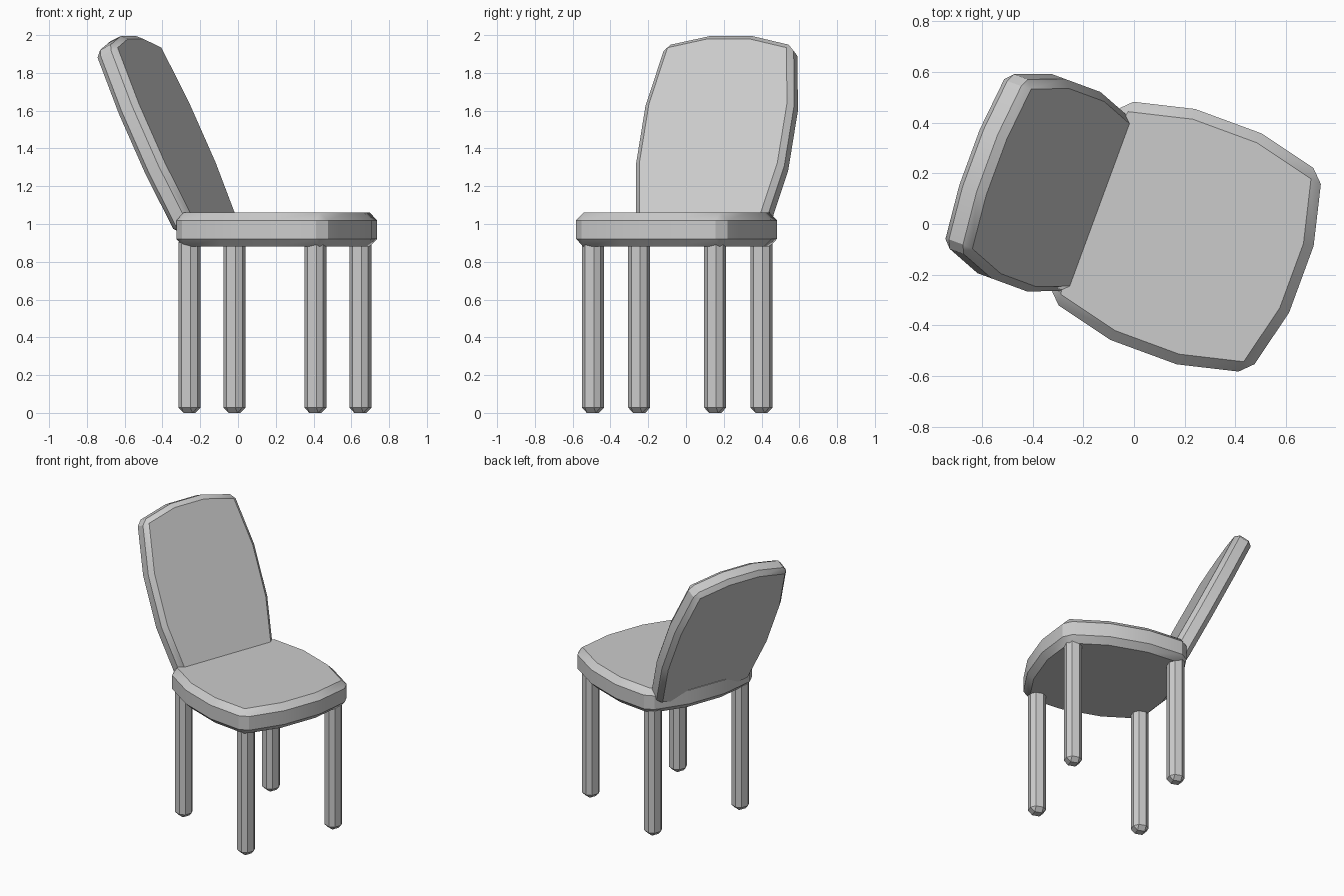
import bpy, bmesh
from math import radians
from mathutils import Matrix

if "Cube" in bpy.data.objects:
    bpy.data.objects.remove(bpy.data.objects["Cube"])

# chair frame: local +x is the sitting direction, turned on the floor
ROOT = Matrix.Translation((0.205, -0.05, 0)) @ Matrix.Rotation(radians(-20.2), 4, 'Z')


def outline(hx, hy, bulge):
    """Rectangle whose four sides bow outward at their third points."""
    if not bulge:
        return [(-hx, -hy), (hx, -hy), (hx, hy), (-hx, hy)]
    a, b, ox, oy = hx / 3, hy / 3, hx + bulge, hy + bulge
    half = [(-hx, -hy), (-a, -oy), (a, -oy), (hx, -hy), (ox, -b), (ox, b)]
    return half + [(-x, -y) for x, y in half]


def slab(name, hx, hy, bulge, z0, z1, bevel, matrix):
    """Extruded outline with chamfered sharp edges."""
    bm = bmesh.new()
    face = bm.faces.new([bm.verts.new((x, y, z0)) for x, y in outline(hx, hy, bulge)])
    top = bmesh.ops.extrude_face_region(bm, geom=[face])["geom"]
    bmesh.ops.translate(bm, vec=(0, 0, z1 - z0),
                        verts=[g for g in top if isinstance(g, bmesh.types.BMVert)])
    bmesh.ops.recalc_face_normals(bm, faces=bm.faces)
    sharp = [e for e in bm.edges if e.calc_face_angle(0) > radians(35)]
    bmesh.ops.bevel(bm, geom=sharp, offset=bevel, segments=1, profile=0.5,
                    affect='EDGES', clamp_overlap=True)
    bmesh.ops.recalc_face_normals(bm, faces=bm.faces)
    mesh = bpy.data.meshes.new(name)
    bm.to_mesh(mesh)
    bm.free()
    obj = bpy.data.objects.new(name, mesh)
    obj.matrix_world = ROOT @ matrix
    bpy.context.collection.objects.link(obj)
    bpy.ops.object.select_all(action='DESELECT')
    obj.select_set(True)
    bpy.context.view_layer.objects.active = obj
    bpy.ops.object.shade_smooth_by_angle(angle=radians(30))
    return obj


# seat
slab("seat", 0.418, 0.418, 0.067, 0.88, 1.06, 0.041, Matrix())

# leaning backrest: outline stood upright, then tilted back
stand = Matrix(((0, 0, 1, 0), (1, 0, 0, 0), (0, 1, 0, 0), (0, 0, 0, 1)))
lean = (Matrix.Translation((-0.363, 0, 1.06)) @ Matrix.Rotation(radians(-25.2), 4, 'Y')
        @ stand @ Matrix.Translation((0, 0.465, 0)))
slab("backrest", 0.362, 0.525, 0.057, -0.125, 0, 0.03, lean)

# four legs
for end, x in (("front", 0.345), ("back", -0.365)):
    for side, y in (("left", -0.345), ("right", 0.345)):
        slab(f"{end}_{side}_leg", 0.053, 0.053, 0, 0, 0.93, 0.028,
             Matrix.Translation((x, y, 0)))
